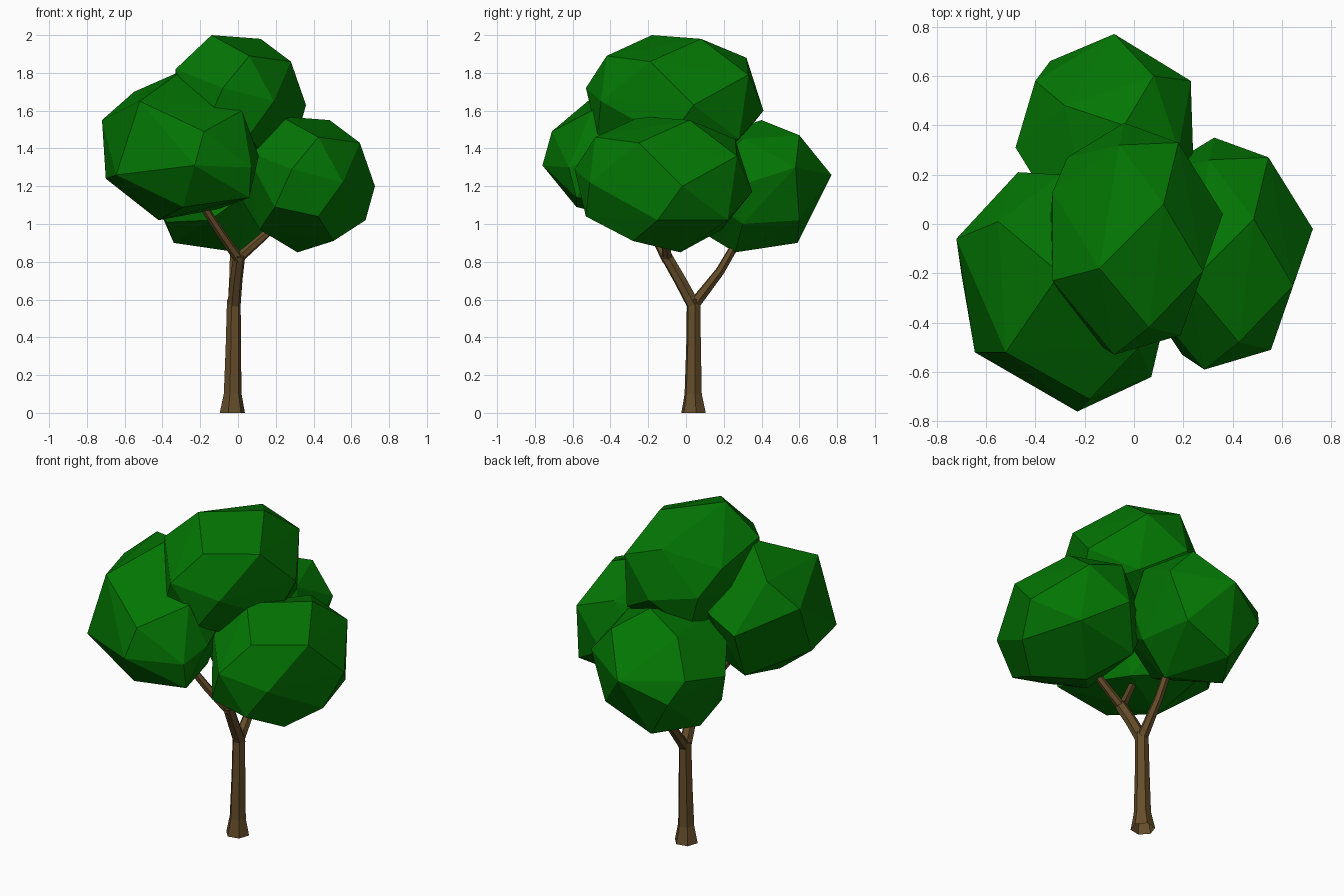
import bpy, bmesh, math
from mathutils import Vector


def material(name, rgb):
    m = bpy.data.materials.new(name)
    m.diffuse_color = (*rgb, 1)
    return m


green = material("leaf green", (0.001, 0.18, 0.001))
brown = material("bark brown", (0.13, 0.075, 0.023))


def finish(bm, name, mat):
    bmesh.ops.recalc_face_normals(bm, faces=bm.faces)
    me = bpy.data.meshes.new(name)
    bm.to_mesh(me)
    bm.free()
    me.materials.append(mat)
    ob = bpy.data.objects.new(name, me)
    bpy.context.collection.objects.link(ob)
    return ob


def clump(name, corners, shift=(0, 0, 0)):
    """Faceted leaf clump: the hull wrapped around a few corner points."""
    bm = bmesh.new()
    for p in corners:
        bm.verts.new(Vector(p) + Vector(shift))
    bmesh.ops.convex_hull(bm, input=bm.verts)
    loose = [v for v in bm.verts if not v.link_faces]
    bmesh.ops.delete(bm, geom=loose, context='VERTS')
    finish(bm, name, green)


# Top clump, repeated lower down on the right
OVAL = [(-.14, -.18, 2.0), (.12, .08, 1.98), (.28, -.19, 1.86), (.36, .04, 1.63),
        (.31, -.09, 1.45), (-.08, -.53, 1.72), (.06, -.42, 1.89), (.19, -.45, 1.65),
        (.06, -.47, 1.47), (.14, -.22, 1.34), (-.05, .03, 1.28), (-.25, -.2, 1.4),
        (.18, .33, 1.79), (-.06, .32, 1.88), (-.04, .41, 1.6), (.2, .28, 1.45),
        (-.33, -.23, 1.82), (-.33, .13, 1.76), (-.17, -.47, 1.52), (-.2, .25, 1.4),
        (-.34, .0, 1.55), (-.27, .27, 1.62)]
clump("top_leaves", OVAL)
clump("right_leaves", OVAL, (.365, -.06, -.43))

# Front left clump
clump("front_left_leaves", [
    (-.72, -.06, 1.55), (-.70, -.2, 1.24), (-.645, -.52, 1.26), (-.52, -.52, 1.65),
    (-.55, .01, 1.7), (-.3, -.2, 1.81), (-.18, -.71, 1.49), (-.23, -.76, 1.31),
    (.07, -.62, 1.30), (.06, -.58, 1.14), (.02, -.5, 1.6), (.11, -.45, 1.36),
    (-.42, -.3, 1.02), (-.29, -.58, 1.09), (-.47, .21, 1.42), (-.45, .08, 1.13),
    (-.3, .2, 1.5), (-.1, -.15, 1.08), (.05, -.1, 1.5)])

# Back clump
clump("back_leaves", [
    (-.08, .77, 1.26), (.23, .58, 1.3), (.24, .27, 1.2), (.08, .6, 1.47),
    (-.28, .48, 1.47), (-.34, .66, 1.14), (-.4, .58, 1.27), (-.48, .31, 1.22),
    (-.4, .18, 1.36), (-.04, .4, 1.55), (-.34, .35, .9), (-.18, .59, .9),
    (0, .26, .85), (.12, .6, 1.02), (.19, .3, 1.0), (-.38, .2, 1.01),
    (-.2, .1, 1.45), (.1, .02, 1.2), (-.15, -.02, 1.02), (.18, .3, 1.45)])


def limb(name, path, sides=6):
    """Six-sided tapered tube along (x, y, z, radius) points."""
    bm = bmesh.new()
    pts = [Vector(p[:3]) for p in path]
    rings = []
    for i, p in enumerate(pts):
        d = pts[min(i + 1, len(pts) - 1)] - pts[max(i - 1, 0)]
        if p.z == 0:
            d = Vector((0, 0, 1))
        q = Vector((0, 0, 1)).rotation_difference(d)
        rings.append([bm.verts.new(p + q @ Vector((math.cos(a), math.sin(a), 0)) * path[i][3])
                      for a in (math.tau * k / sides + 0.2 for k in range(sides))])
    for a, b in zip(rings, rings[1:]):
        for k in range(sides):
            n = (k + 1) % sides
            bm.faces.new((a[k], a[n], b[n], b[k]))
    bm.faces.new(rings[-1])
    finish(bm, name, brown)


# Trunk with flared foot, then the forking branches
limb("trunk", [(-.03, .04, 0, .068), (-.028, .038, .1, .048),
               (-.025, .04, .35, .041), (-.022, .04, .6, .037)])
limb("front_branch", [(-.022, .045, .56, .036), (-.01, -.03, .7, .034), (.008, -.11, .84, .032)])
limb("left_twig", [(.008, -.1, .81, .028), (-.09, -.17, .95, .024), (-.22, -.25, 1.15, .02)])
limb("right_twig", [(.005, -.1, .82, .027), (.13, -.11, .93, .023), (.27, -.12, 1.06, .02)])
limb("back_branch", [(-.022, .04, .57, .032), (-.02, .18, .75, .025),
                     (-.02, .25, .87, .023), (-.03, .3, 1.0, .02)])
